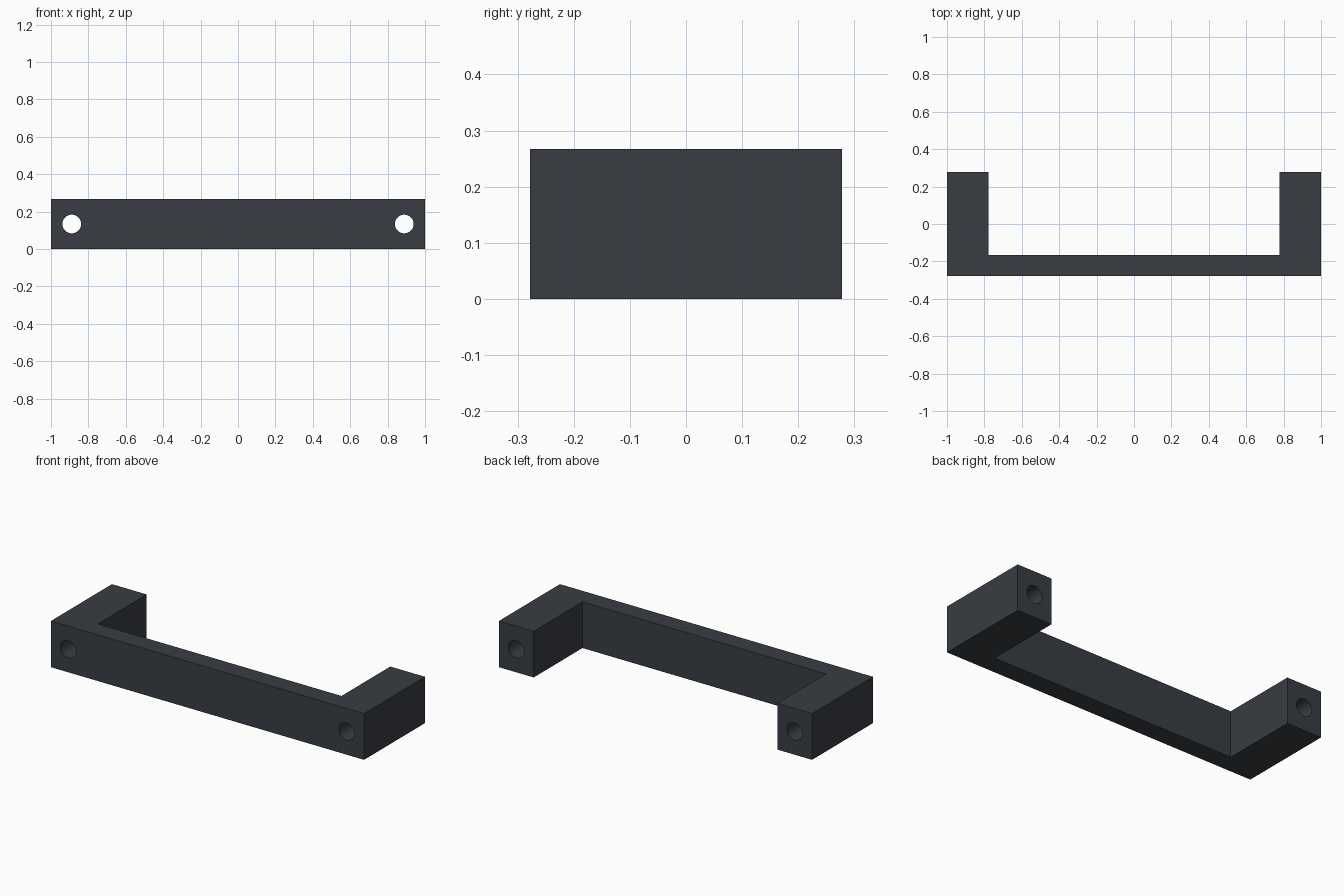
import bpy, bmesh, math

if "Cube" in bpy.data.objects:
    bpy.data.objects.remove(bpy.data.objects["Cube"])

HALF_X, HALF_Y, HEIGHT = 1.0, 0.278, 0.267
LEG_W, BAR_T = 0.222, 0.111
HOLE_R, HOLE_X = 0.05, 0.889

charcoal = bpy.data.materials.new("charcoal")
charcoal.diffuse_color = (0.040, 0.047, 0.057, 1)
charcoal.use_nodes = True
charcoal.node_tree.nodes["Principled BSDF"].inputs["Base Color"].default_value = charcoal.diffuse_color

# U-shaped handle body: outline extruded upward
inner, bar_y = HALF_X - LEG_W, -HALF_Y + BAR_T
half = [(HALF_X, -HALF_Y), (HALF_X, HALF_Y), (inner, HALF_Y), (inner, bar_y)]
outline = half + [(-x, y) for x, y in reversed(half)]

bm = bmesh.new()
face = bm.faces.new([bm.verts.new((x, y, 0)) for x, y in outline])
ext = bmesh.ops.extrude_face_region(bm, geom=[face])
top = [v for v in ext["geom"] if isinstance(v, bmesh.types.BMVert)]
bmesh.ops.translate(bm, verts=top, vec=(0, 0, HEIGHT))
bmesh.ops.recalc_face_normals(bm, faces=bm.faces)
mesh = bpy.data.meshes.new("handle")
bm.to_mesh(mesh)
bm.free()
mesh.materials.append(charcoal)
handle = bpy.data.objects.new("handle", mesh)
bpy.context.collection.objects.link(handle)

# Screw holes running front to back through both legs
for name, side in (("left", -1), ("right", 1)):
    bpy.ops.mesh.primitive_cylinder_add(
        vertices=48, radius=HOLE_R, depth=1,
        location=(side * HOLE_X, 0, HEIGHT / 2), rotation=(math.pi / 2, 0, 0))
    cutter = bpy.context.object
    cutter.name = name + "_hole_cutter"
    cutter.data.materials.append(charcoal)
    cut = handle.modifiers.new(name + "_hole", 'BOOLEAN')
    cut.operation = 'DIFFERENCE'
    cut.solver = 'EXACT'
    cut.object = cutter
    bpy.context.view_layer.objects.active = handle
    bpy.ops.object.select_all(action='DESELECT')
    handle.select_set(True)
    bpy.ops.object.modifier_apply(modifier=cut.name)
    bpy.data.objects.remove(cutter)

# Smooth hole walls, crisp outer edges
bpy.ops.object.shade_smooth_by_angle(angle=math.radians(30))
